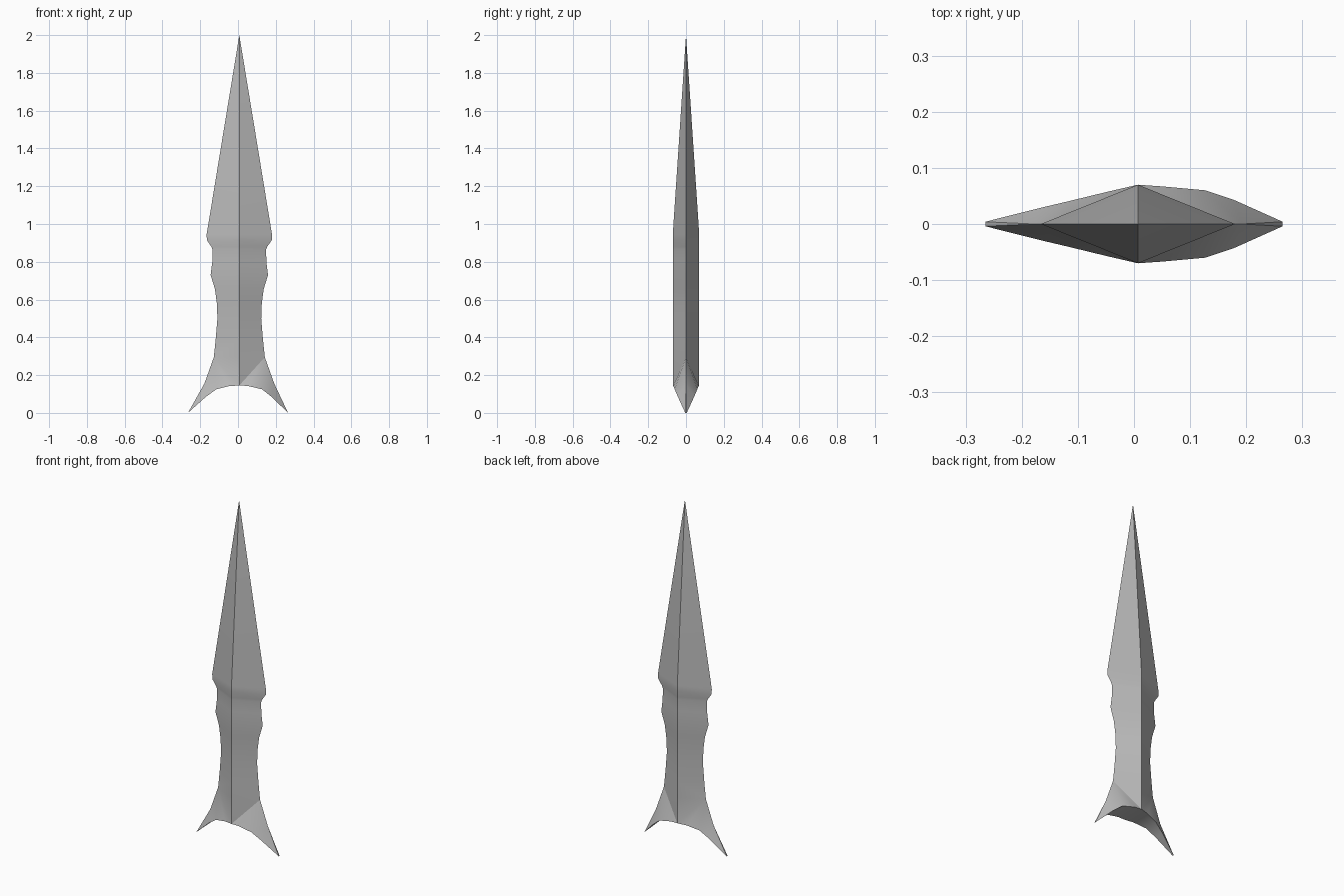
import bpy
import bmesh
import math

cube = bpy.data.objects.get("Cube")
if cube:
    bpy.data.objects.remove(cube, do_unlink=True)

steel = bpy.data.materials.new("grey steel")
steel.use_nodes = True
steel.diffuse_color = (0.5, 0.5, 0.5, 1)
steel.node_tree.nodes["Principled BSDF"].inputs["Base Color"].default_value = (0.5, 0.5, 0.5, 1)

MID, RIDGE, TIP_X, TIP_Y = 0.007, 0.07, 0.265, 0.004
# Edge outline as (distance from the ridge, height), top to bottom
EDGE = [(0.173, 0.945), (0.172, 0.915), (0.148, 0.88), (0.142, 0.865),
        (0.143, 0.80), (0.152, 0.73), (0.129, 0.655), (0.119, 0.58),
        (0.116, 0.50), (0.125, 0.39), (0.135, 0.295)]
FLARE = (0.185, 0.155)
# Arch under the base as (x, half thickness, height), from the ridge outward
ARCH = {1: [(0.05, 0.067, 0.143), (0.127, 0.06, 0.125), (0.178, 0.043, 0.085)],
        -1: [(-0.045, 0.058, 0.142), (-0.115, 0.041, 0.125), (-0.17, 0.028, 0.085)]}

bm = bmesh.new()
point = bm.verts.new((MID, 0, 2))
ridges = {}
for f in (-1, 1):
    ridges[f] = [bm.verts.new((MID, f * RIDGE, z)) for _, z in EDGE]
    ridges[f].append(bm.verts.new((MID, f * RIDGE, 0.145)))

for s in (-1, 1):
    edge = [bm.verts.new((MID + s * d, 0, z)) for d, z in EDGE]
    flare = bm.verts.new((MID + s * FLARE[0], 0, FLARE[1]))
    arches = {}
    for f in (-1, 1):
        ridge = ridges[f]
        # Long tapering point, then the waisted shank
        bm.faces.new((point, ridge[0], edge[0]))
        for i in range(len(edge) - 1):
            bm.faces.new((ridge[i], ridge[i + 1], edge[i + 1], edge[i]))
        bm.faces.new((ridge[-2], ridge[-1], edge[-1]))
        # Flared barb
        b = [ridge[-1]] + [bm.verts.new((x, f * y, z)) for x, y, z in ARCH[s]]
        b.append(bm.verts.new((s * TIP_X, f * TIP_Y, 0)))
        last = edge[-1]
        for tri in ((last, b[0], b[1]), (last, b[1], b[2]), (last, b[2], flare),
                    (flare, b[2], b[3]), (flare, b[3], b[4])):
            bm.faces.new(tri)
        arches[f] = b
    # Hollow underside and barb end
    front, back = arches[-1], arches[1]
    for i in range(4):
        bm.faces.new((front[i], front[i + 1], back[i + 1], back[i]))
    bm.faces.new((flare, front[-1], back[-1]))

bmesh.ops.recalc_face_normals(bm, faces=bm.faces)
mesh = bpy.data.meshes.new("blade")
bm.to_mesh(mesh)
bm.free()
mesh.materials.append(steel)
blade = bpy.data.objects.new("blade", mesh)
bpy.context.collection.objects.link(blade)
bpy.context.view_layer.objects.active = blade
blade.select_set(True)
bpy.ops.object.shade_smooth_by_angle(angle=math.radians(30))
